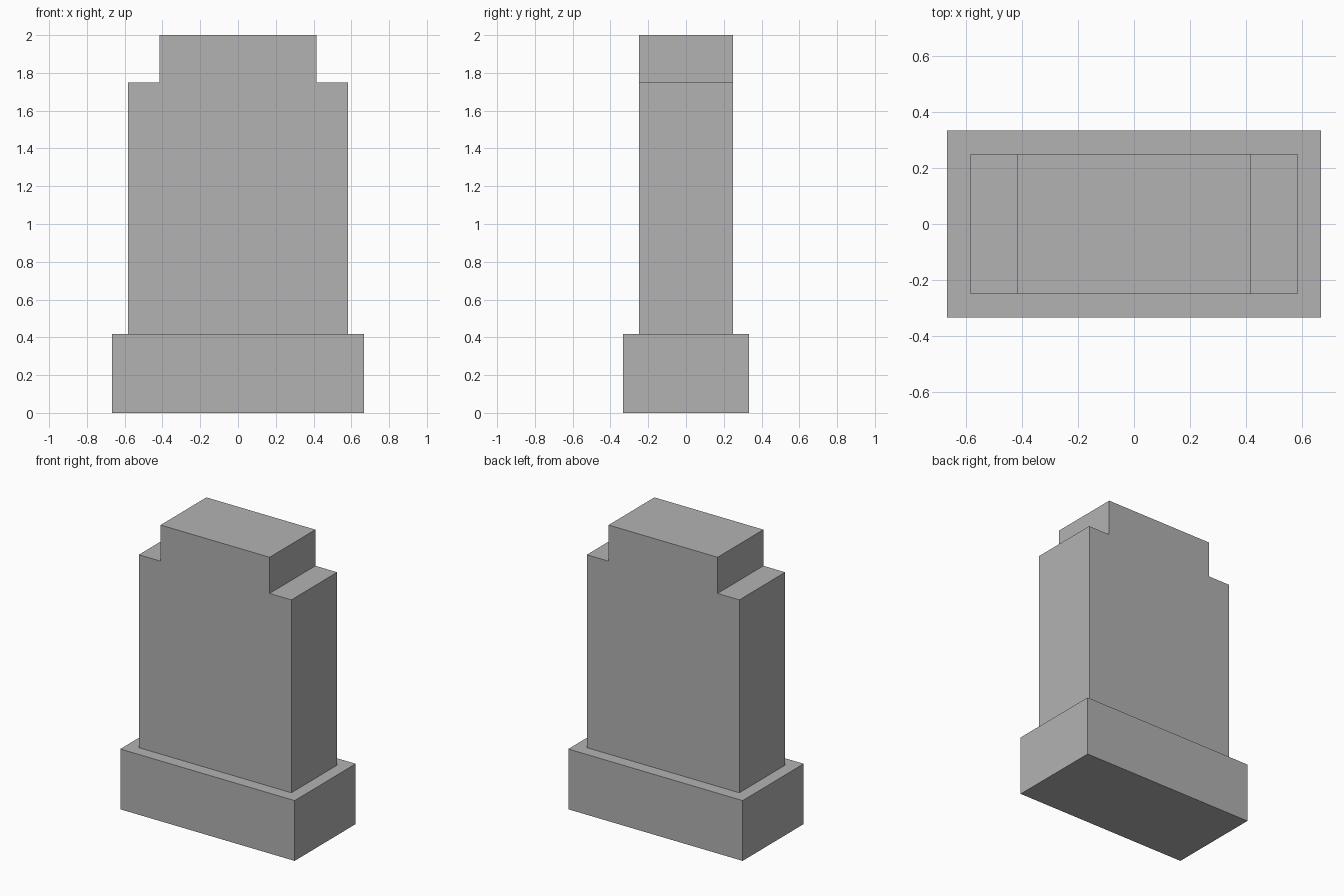
import bpy
import bmesh

cube = bpy.data.objects.get("Cube")
if cube:
    bpy.data.objects.remove(cube, do_unlink=True)

UNIT = 1 / 12  # the stone is laid out on a twelfth-unit module

stone = bpy.data.materials.new("grey stone")
stone.use_nodes = True
grey = (0.448, 0.448, 0.448, 1)
stone.diffuse_color = grey
stone.node_tree.nodes["Principled BSDF"].inputs["Base Color"].default_value = grey


def extruded_profile(name, half_profile, depth):
    """Mirror a right-hand (x, z) outline and extrude it along y."""
    outline = half_profile + [(-x, z) for x, z in reversed(half_profile)]
    bm = bmesh.new()
    face = bm.faces.new([bm.verts.new((x * UNIT, -depth * UNIT / 2, z * UNIT))
                         for x, z in outline])
    result = bmesh.ops.extrude_face_region(bm, geom=[face])
    moved = [v for v in result["geom"] if isinstance(v, bmesh.types.BMVert)]
    bmesh.ops.translate(bm, verts=moved, vec=(0, depth * UNIT, 0))
    bmesh.ops.recalc_face_normals(bm, faces=bm.faces)
    mesh = bpy.data.meshes.new(name)
    bm.to_mesh(mesh)
    bm.free()
    mesh.materials.append(stone)
    obj = bpy.data.objects.new(name, mesh)
    bpy.context.collection.objects.link(obj)
    return obj


# Wide plinth
extruded_profile("plinth", [(8, 0), (8, 5)], 8)

# Upright slab with stepped shoulders
extruded_profile("headstone", [(7, 5), (7, 21), (5, 21), (5, 24)], 6)
